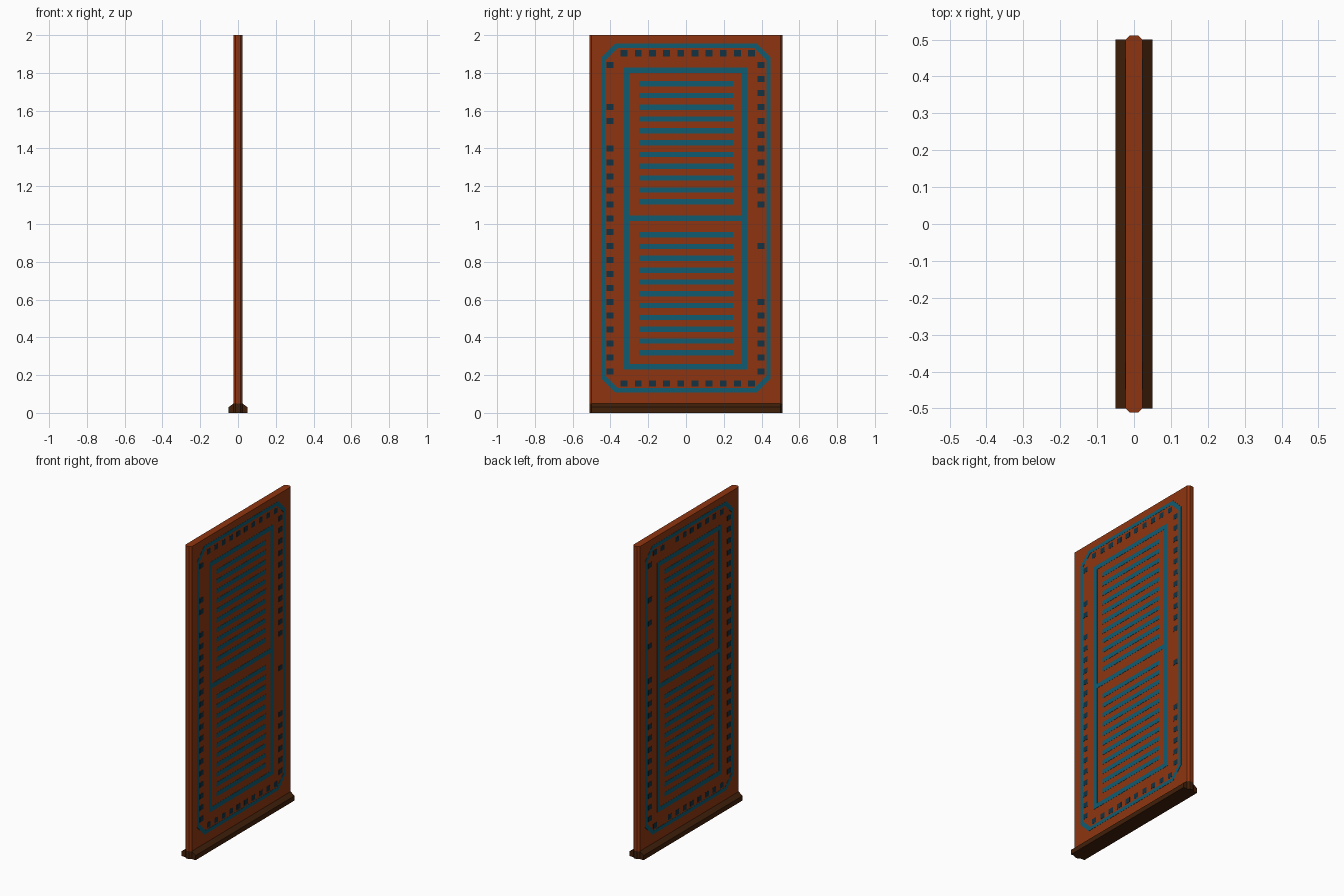
import bpy, bmesh

if "Cube" in bpy.data.objects:
    bpy.data.objects.remove(bpy.data.objects["Cube"])


def material(name, rgb):
    m = bpy.data.materials.new(name)
    m.diffuse_color = (*rgb, 1)
    m.use_nodes = True
    m.node_tree.nodes["Principled BSDF"].inputs["Base Color"].default_value = m.diffuse_color
    return m


RUST = material("rust orange", (0.275, 0.036, 0.005))
TEAL = material("teal", (0.005, 0.107, 0.165))
NAVY = material("dark teal", (0.006, 0.032, 0.054))
BROWN = material("dark brown", (0.052, 0.014, 0.003))


def finish(name, bm, mat):
    bmesh.ops.recalc_face_normals(bm, faces=bm.faces)
    me = bpy.data.meshes.new(name)
    bm.to_mesh(me)
    bm.free()
    me.materials.append(mat)
    ob = bpy.data.objects.new(name, me)
    bpy.context.collection.objects.link(ob)
    return ob


def prism(bm, pts, offset):
    f = bm.faces.new([bm.verts.new(p) for p in pts])
    new = bmesh.ops.extrude_face_region(bm, geom=[f], use_keep_orig=True)["geom"]
    bmesh.ops.translate(bm, vec=offset,
                        verts=[v for v in new if isinstance(v, bmesh.types.BMVert)])


HX = 0.023   # half thickness of the panel
T = 0.001    # thickness of painted plates
outline = [(HX, -0.5), (HX, 0.5), (0.012, 0.511), (-0.012, 0.511),
           (-HX, 0.5), (-HX, -0.5), (-0.012, -0.511), (0.012, -0.511)]

# Main panel with chamfered vertical edges
bm = bmesh.new()
prism(bm, [(x, y, 0.05) for x, y in outline], (0, 0, 1.95))
finish("panel", bm, RUST)

# Plinth: bevelled rail plus the dark foot of the panel
bm = bmesh.new()
rail = [(-0.05, 0), (0.05, 0), (0.05, 0.03), (HX, 0.05), (-HX, 0.05), (-0.05, 0.03)]
prism(bm, [(x, -0.5, z) for x, z in rail], (0, 1, 0))
prism(bm, [(x, y, 0) for x, y in outline], (0, 0, 0.05))
finish("plinth", bm, BROWN)


def plate(bm, s, y0, y1, z0, z1):
    x = s * HX
    prism(bm, [(x, y0, z0), (x, y1, z0), (x, y1, z1), (x, y0, z1)], (s * T, 0, 0))


def cut_loop(y, z0, z1, c):
    return [(-y + c, z0), (y - c, z0), (y, z0 + c), (y, z1 - c),
            (y - c, z1), (-y + c, z1), (-y, z1 - c), (-y, z0 + c)]


# Gaps in the lamp columns and rows for each side (index counted from the top / from -y)
GAPS = {1: {"neg": {1, 2, 5}, "pos": {11, 12, 14, 15, 16}, "top": set(), "bottom": set()},
        -1: {"neg": set(), "pos": {1, 2, 4, 6, 8, 9}, "top": {7}, "bottom": {8}}}

for s, side in ((1, "right"), (-1, "left")):
    x = s * HX

    # Outer border with cut corners
    bm = bmesh.new()
    a = cut_loop(0.448, 0.108, 1.956, 0.074)
    b = cut_loop(0.425, 0.131, 1.933, 0.064)
    for i in range(8):
        j = (i + 1) % 8
        prism(bm, [(x, *a[i]), (x, *a[j]), (x, *b[j]), (x, *b[i])], (s * T, 0, 0))
    finish(side + "_outer_border", bm, TEAL)

    # Inner frame with crossbar
    bm = bmesh.new()
    for y in (-0.313, 0.31):
        plate(bm, s, y - 0.015, y + 0.015, 0.23, 1.828)
    for z in (0.244, 1.031, 1.814):
        plate(bm, s, -0.298, 0.295, z - 0.0145, z + 0.0145)
    finish(side + "_inner_frame", bm, TEAL)

    # Slats in two banks
    bm = bmesh.new()
    for top in (1.743, 0.943):
        for i in range(11):
            z = top - i * 0.0625
            plate(bm, s, -0.25, 0.25, z - 0.014, z + 0.014)
    finish(side + "_slats", bm, TEAL)

    # Small square lamps around the border
    bm = bmesh.new()
    gaps = GAPS[s]
    spots = []
    for key, z in (("top", 1.904), ("bottom", 0.156)):
        spots += [(-0.328 + 0.075 * i, z) for i in range(10) if i not in gaps[key]]
    for key, y in (("neg", -0.402), ("pos", 0.397)):
        spots += [(y, 1.841 - 0.0737 * i) for i in range(23) if i not in gaps[key]]
    for y, z in spots:
        plate(bm, s, y - 0.018, y + 0.018, z - 0.016, z + 0.016)
    finish(side + "_squares", bm, NAVY)
